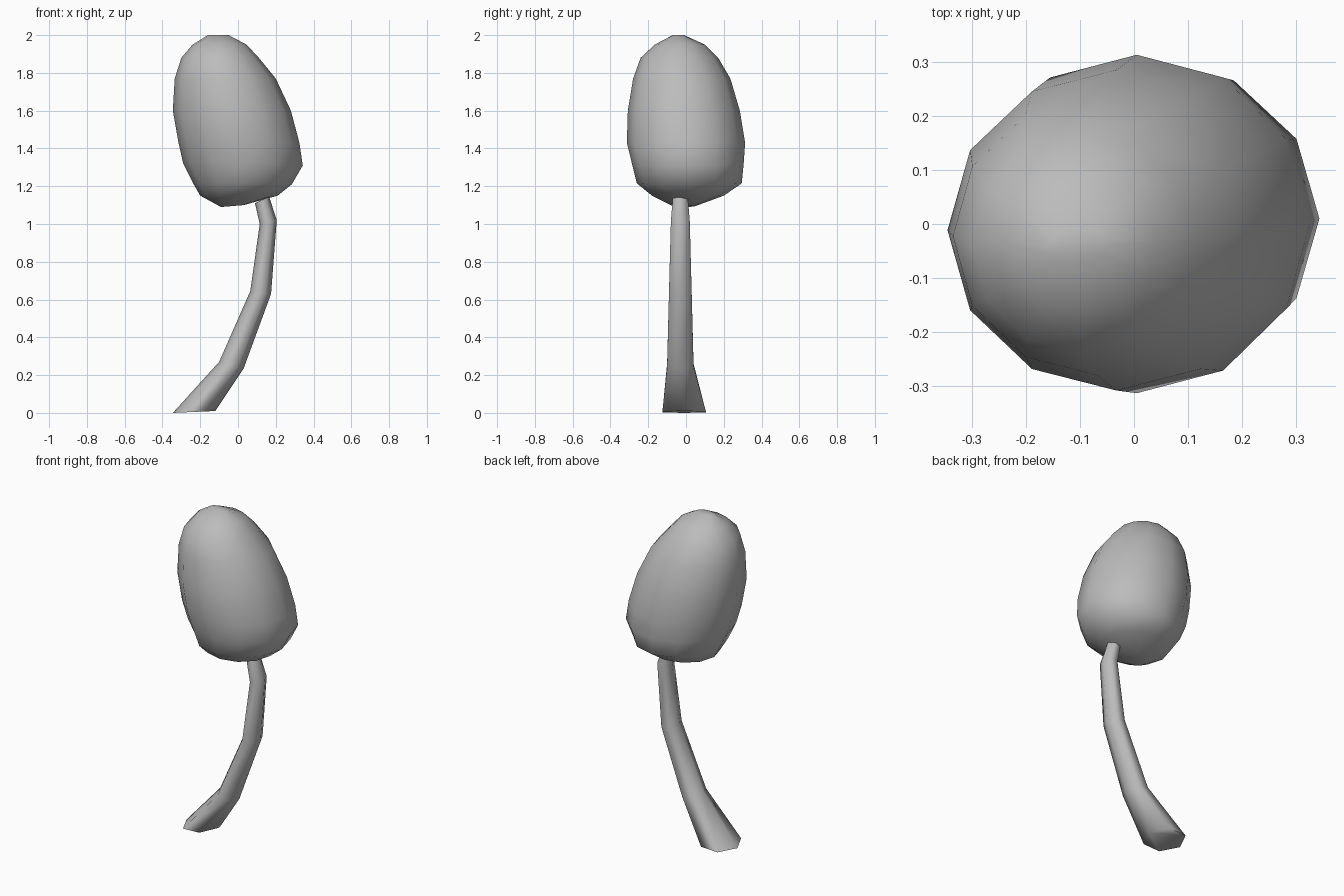
import bpy
import bmesh
from math import sin, cos, tau, radians

cube = bpy.data.objects.get("Cube")
if cube:
    bpy.data.objects.remove(cube)

grey = bpy.data.materials.new("plain grey")
grey.use_nodes = True
colour = (0.5, 0.5, 0.5, 1)
grey.diffuse_color = colour
grey.node_tree.nodes["Principled BSDF"].inputs["Base Color"].default_value = colour


def loft(name, rings, sides, angle):
    """Rings are (x min, z there, x max, z there, y min, y max)."""
    bm = bmesh.new()
    loops = []
    for x0, z0, x1, z1, y0, y1 in rings:
        loop = []
        for i in range(sides):
            a = tau * i / sides
            # Stretch so that the widest corners reach the y limits
            t = (1 + cos(a)) / 2
            s = sin(a) / max(sin(tau * k / sides) for k in range(sides))
            loop.append(bm.verts.new((x0 + (x1 - x0) * t,
                                      (y0 + y1) / 2 + (y1 - y0) / 2 * s,
                                      z0 + (z1 - z0) * t)))
        loops.append(loop)
    for low, high in zip(loops, loops[1:]):
        for i in range(sides):
            j = (i + 1) % sides
            bm.faces.new((low[i], low[j], high[j], high[i]))
    bm.faces.new(loops[0][::-1])
    bm.faces.new(loops[-1])
    bmesh.ops.recalc_face_normals(bm, faces=bm.faces)
    mesh = bpy.data.meshes.new(name)
    bm.to_mesh(mesh)
    bm.free()
    mesh.materials.append(grey)
    obj = bpy.data.objects.new(name, mesh)
    bpy.context.collection.objects.link(obj)
    bpy.ops.object.select_all(action='DESELECT')
    obj.select_set(True)
    bpy.context.view_layer.objects.active = obj
    bpy.ops.object.shade_smooth_by_angle(angle=radians(angle))
    return obj


# Bent trunk with a flared foot
loft("trunk", [
    (-.345, 0, -.12, .01, -.125, .105),
    (-.10, .27, .03, .235, -.10, .04),
    (.065, .645, .175, .63, -.09, .03),
    (.115, 1.0, .205, 1.02, -.08, .02),
    (.09, 1.11, .165, 1.145, -.07, .01),
], 6, 75)

# Leaning egg-shaped crown
loft("crown", [
    (-.09, 1.09, .03, 1.10, -.07, .05),
    (-.20, 1.15, .21, 1.15, -.18, .20),
    (-.24, 1.22, .285, 1.21, -.26, .295),
    (-.29, 1.32, .343, 1.31, -.285, .305),
    (-.315, 1.43, .325, 1.43, -.313, .313),
    (-.345, 1.60, .28, 1.60, -.308, .285),
    (-.335, 1.77, .20, 1.77, -.28, .235),
    (-.30, 1.88, .11, 1.88, -.24, .17),
    (-.24, 1.95, .045, 1.95, -.165, .10),
    (-.16, 2.0, -.05, 2.0, -.07, -.01),
], 12, 80)
